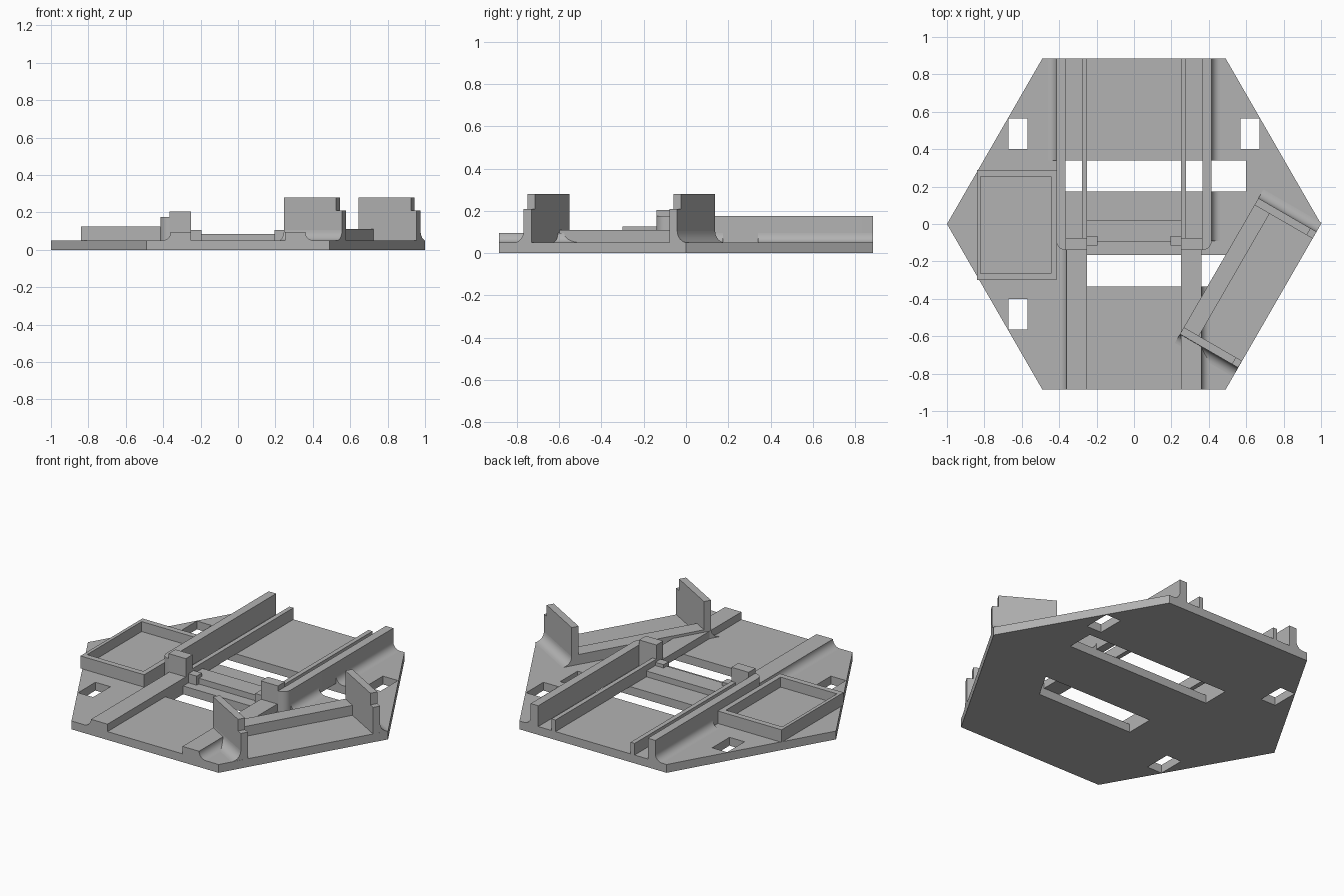
import bpy, bmesh, math
from mathutils import Vector

old = bpy.data.objects.get("Cube")
if old:
    bpy.data.objects.remove(old, do_unlink=True)

grey = bpy.data.materials.new("matte_grey")
grey.use_nodes = True
COLOUR = (0.45, 0.45, 0.45, 1)
grey.diffuse_color = COLOUR
grey.node_tree.nodes["Principled BSDF"].inputs["Base Color"].default_value = COLOUR

TOP = 0.05                                  # top of the base plate
U = Vector((0.5, 0.866, 0))                 # along the slanted edge
N = Vector((0.866, -0.5, 0))                # outward from the slanted edge
Z = Vector((0, 0, 1))


def add(name, mesh):
    mesh.materials.append(grey)
    ob = bpy.data.objects.new(name, mesh)
    bpy.context.collection.objects.link(ob)
    return ob


def sweep(name, points, vec, smooth=False):
    """Extrude a planar polygon of 3D points along a vector."""
    bm = bmesh.new()
    face = bm.faces.new([bm.verts.new(p) for p in points])
    res = bmesh.ops.extrude_face_region(bm, geom=[face])
    moved = [g for g in res["geom"] if isinstance(g, bmesh.types.BMVert)]
    bmesh.ops.translate(bm, verts=moved, vec=vec)
    bmesh.ops.recalc_face_normals(bm, faces=bm.faces)
    mesh = bpy.data.meshes.new(name)
    bm.to_mesh(mesh)
    bm.free()
    ob = add(name, mesh)
    if smooth:
        bpy.ops.object.select_all(action="DESELECT")
        ob.select_set(True)
        bpy.context.view_layer.objects.active = ob
        bpy.ops.object.shade_smooth_by_angle(angle=math.radians(30))
    return ob


def rect(x0, x1, y0, y1):
    return [(x0, y0), (x1, y0), (x1, y1), (x0, y1)]


def block(name, x0, x1, y0, y1, z0, z1):
    return sweep(name, [(x, y, z0) for x, y in rect(x0, x1, y0, y1)], Z * (z1 - z0))


def sheet(name, loops, z0, z1):
    """Flat plate from an outline and its holes."""
    curve = bpy.data.curves.new(name, "CURVE")
    curve.dimensions = "2D"
    curve.fill_mode = "BOTH"
    curve.extrude = (z1 - z0) / 2
    for loop in loops:
        spline = curve.splines.new("POLY")
        spline.points.add(len(loop) - 1)
        for p, (x, y) in zip(spline.points, loop):
            p.co = (x, y, 0, 1)
        spline.use_cyclic_u = True
    temp = bpy.data.objects.new(name + "_curve", curve)
    bpy.context.collection.objects.link(temp)
    bpy.context.view_layer.update()
    mesh = bpy.data.meshes.new_from_object(
        temp.evaluated_get(bpy.context.evaluated_depsgraph_get()))
    bpy.data.objects.remove(temp, do_unlink=True)
    bm = bmesh.new()
    bm.from_mesh(mesh)
    bmesh.ops.remove_doubles(bm, verts=bm.verts, dist=0.0001)
    bmesh.ops.translate(bm, verts=bm.verts, vec=Z * ((z0 + z1) / 2))
    bmesh.ops.recalc_face_normals(bm, faces=bm.faces)
    bm.to_mesh(mesh)
    bm.free()
    mesh.name = name
    mesh.materials.clear()
    for poly in mesh.polygons:
        poly.use_smooth = False
    return add(name, mesh)


def fillet(name, corner, out, vec, r):
    """Concave quarter-round strip at the foot of a wall."""
    corner, out = Vector(corner), Vector(out)
    arc = [corner + out * r * (1 - math.cos(a)) + Z * r * (1 - math.sin(a))
           for a in (math.pi / 2 * i / 8 for i in range(9))]
    return sweep(name, [corner] + arc, vec, True)


# Hexagonal base plate with slots and corner openings
hexagon = [(1, 0), (0.49, 0.885), (-0.49, 0.885), (-1, 0), (-0.49, -0.885), (0.49, -0.885)]
rear_slot = rect(-0.365, 0.6, 0.175, 0.34)
front_slot = [(-0.25, -0.335), (0.392, -0.335), (0.49, -0.165), (-0.25, -0.165)]
openings = [rect(-0.67, -0.57, 0.4, 0.565), rect(-0.67, -0.57, -0.565, -0.4),
            rect(0.57, 0.67, 0.4, 0.565)]
sheet("base_plate", [hexagon, rear_slot, front_slot] + openings, 0, TOP)

# Guide rails, posts, tabs and front bands on both sides
for side, s in (("left", 1), ("right", -1)):
    r = 0.05
    arc = [(0.365 + r * math.sin(a), -0.09 - r * math.cos(a))
           for a in (math.pi / 2 * i / 6 for i in range(7))]
    outline = [(0.365, 0.885)] + arc + [(0.415, 0.885)]
    sweep(side + "_outer_rail", [(s * x, y, TOP) for x, y in outline], Z * 0.125, True)
    block(side + "_inner_rail", s * 0.25, s * 0.277, -0.09, 0.885, TOP, 0.12)
    block(side + "_post", s * 0.25, s * 0.365, -0.14, -0.075, TOP, 0.205)
    block(side + "_tab", s * 0.195, s * 0.25, -0.115, -0.065, TOP, 0.105)
    block(side + "_front_band", s * 0.25, s * 0.36, -0.885, -0.14, TOP, 0.095)
    fillet(side + "_rear_rail_fillet", (s * 0.415, 0.34, TOP), (s, 0, 0),
           Vector((0, 0.545, 0)), 0.045)
    # front fillet stops at the slot on the left side
    end = -0.335 if s > 0 else -0.14
    fillet(side + "_band_fillet", (s * 0.36, -0.885, TOP), (s, 0, 0),
           Vector((0, end + 0.885, 0)), 0.045)
fillet("left_middle_rail_fillet", (0.415, -0.09, TOP), (1, 0, 0), Vector((0, 0.265, 0)), 0.045)

# Raised bar between the slots
block("cross_bar", -0.25, 0.25, -0.095, 0.02, TOP, 0.085)

# Shallow tray on the right
sheet("tray_rim", [rect(-0.84, -0.415, -0.3, 0.29), rect(-0.82, -0.445, -0.265, 0.255)],
      TOP, 0.125)
block("tray_floor", -0.825, -0.44, -0.27, 0.26, TOP, 0.065)

# Slanted cradle: inner ledge between two stepped end walls
T0, T1 = 0.507, 0.866


def place(s, t, z):
    return U * s + N * t + Z * z


sweep("cradle_ledge", [place(-0.35, t, z) for t, z in
                       ((T0, TOP), (0.6, TOP), (0.6, 0.11), (T0, 0.11))], U * 0.77)
profile = [(T0, TOP), (T1, TOP), (T1, 0.21), (0.83, 0.21), (0.83, 0.28), (T0, 0.28)]
for label, start, face, d in (("front", -0.387, -0.387, -1), ("rear", 0.41, 0.452, 1)):
    sweep(label + "_cradle_wall", [place(start, t, z) for t, z in profile], U * 0.042)
    fillet(label + "_cradle_fillet", place(face, T0, TOP), U * d, N * (T1 - T0), 0.055)
